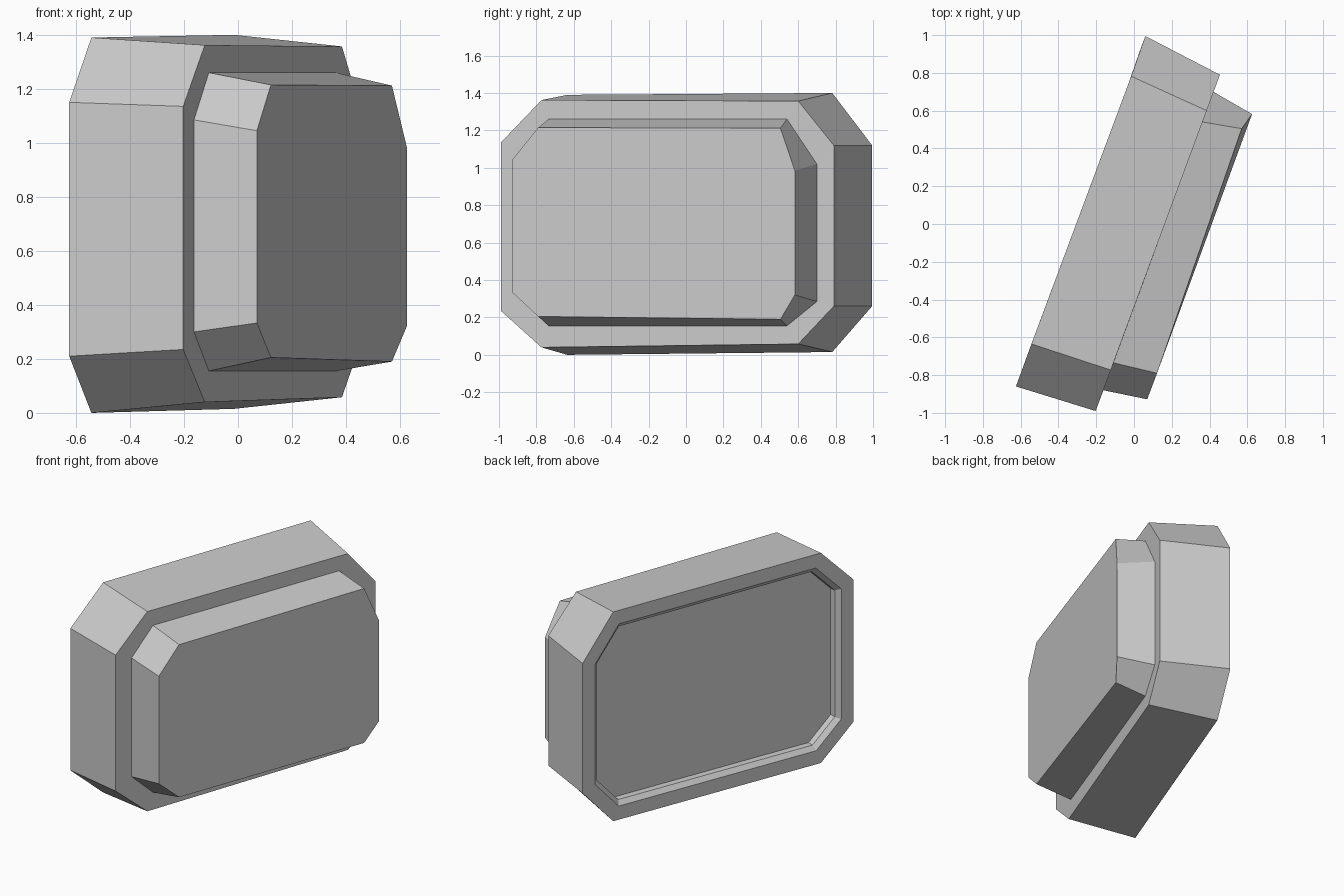
import bpy, bmesh

if "Cube" in bpy.data.objects:
    bpy.data.objects.remove(bpy.data.objects["Cube"])

# Each octagonal outline is four columns along its length: (x, y, z low, z high)
BACK_RIM = [(-0.625, -0.86, 0.21, 1.15), (-0.543, -0.635, 0.0, 1.39),
            (-0.015, 0.782, 0.015, 1.40), (0.06, 0.995, 0.26, 1.12)]
FRONT_RIM = [(-0.203, -0.99, 0.235, 1.135), (-0.123, -0.773, 0.04, 1.362),
             (0.385, 0.60, 0.058, 1.357), (0.455, 0.79, 0.26, 1.12)]
PANEL_BASE = [(-0.163, -0.88, 0.30, 1.085), (-0.108, -0.735, 0.155, 1.26),
              (0.362, 0.54, 0.155, 1.26), (0.42, 0.70, 0.285, 1.02)]
PANEL_FACE = [(0.07, -0.928, 0.333, 1.045), (0.122, -0.79, 0.205, 1.215),
              (0.57, 0.505, 0.19, 1.212), (0.625, 0.582, 0.32, 0.985)]


def outline(columns):
    """Walk the top of the columns forwards, then the bottom backwards."""
    return ([(x, y, hi) for x, y, lo, hi in columns] +
            [(x, y, lo) for x, y, lo, hi in reversed(columns)])


bm = bmesh.new()
rings = [[bm.verts.new(p) for p in outline(c)]
         for c in (BACK_RIM, FRONT_RIM, PANEL_BASE, PANEL_FACE)]

# Housing walls, front ledge and raised panel sides
for a, b in zip(rings, rings[1:]):
    for i in range(8):
        j = (i + 1) % 8
        bm.faces.new((a[i], a[j], b[j], b[i]))

# Closed front panel and back
bm.faces.new(rings[-1])
back = bm.faces.new(rings[0])
bmesh.ops.recalc_face_normals(bm, faces=bm.faces[:])

# Back recess: flat rim, sloped lip, straight wall
bmesh.ops.inset_region(bm, faces=[back], thickness=0.09, depth=0.0, use_even_offset=True)
bmesh.ops.inset_region(bm, faces=[back], thickness=0.03, depth=-0.025, use_even_offset=True)
bmesh.ops.inset_region(bm, faces=[back], thickness=0.002, depth=-0.04, use_even_offset=True)

mesh = bpy.data.meshes.new("panel_housing")
bm.to_mesh(mesh)
bm.free()
housing = bpy.data.objects.new("panel_housing", mesh)
bpy.context.collection.objects.link(housing)
